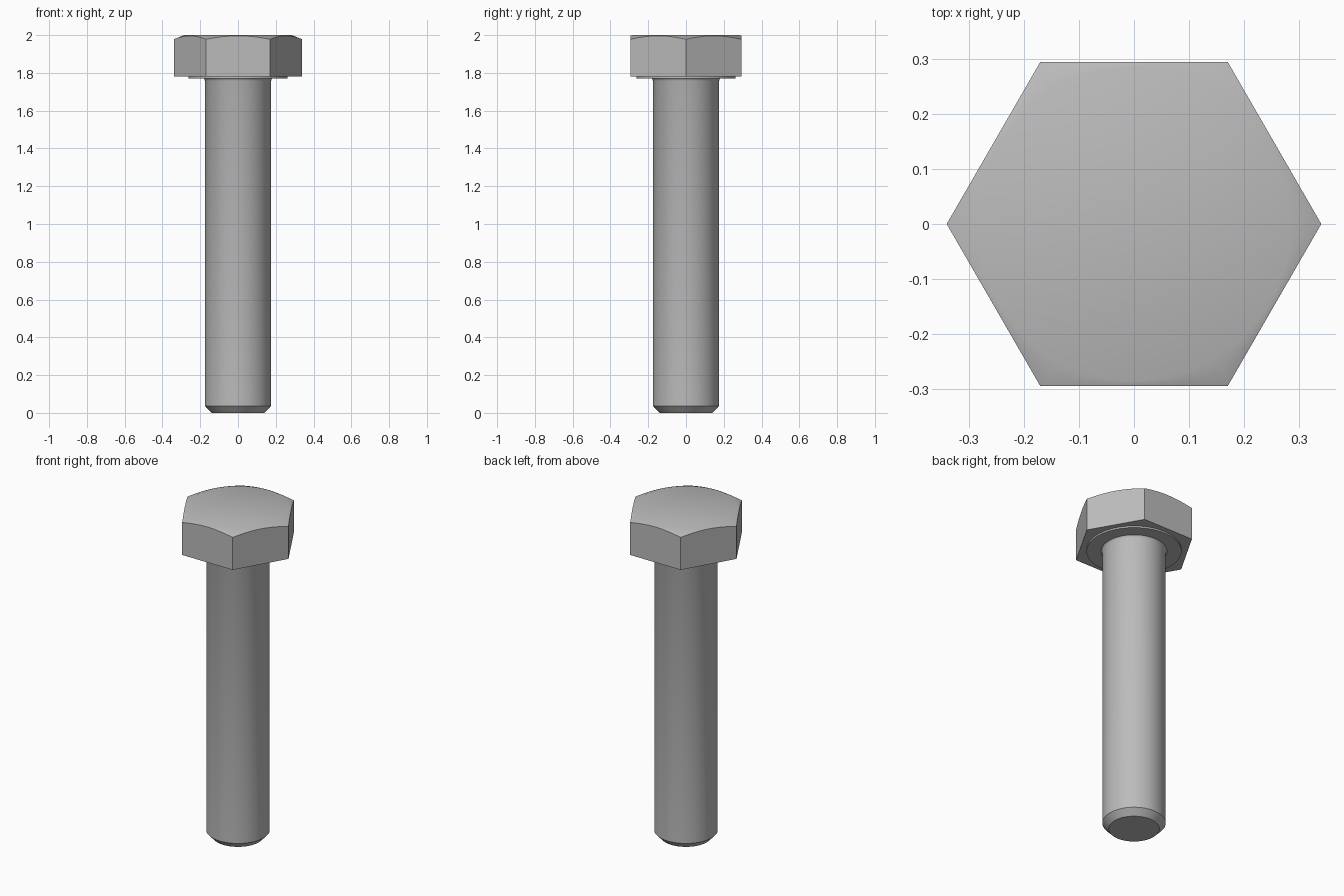
import bpy, bmesh, math

cube = bpy.data.objects.get("Cube")
if cube:
    bpy.data.objects.remove(cube, do_unlink=True)

SEGMENTS = 96
CORNER = 0.34                              # hexagon circumradius
FLAT = CORNER * math.cos(math.pi / 6)      # half the width across flats
CHAMFER = 0.285                            # radius of the flat top circle
HEAD_TOP, HEAD_BASE, WASHER_BASE = 2.0, 1.78, 1.77

steel = bpy.data.materials.new("steel_grey")
steel.use_nodes = True
GREY = (0.5, 0.5, 0.5, 1)
steel.diffuse_color = GREY
steel.node_tree.nodes["Principled BSDF"].inputs["Base Color"].default_value = GREY


def hex_radius(angle):
    """Distance from the axis to the hexagon's side, corners on the x axis."""
    return FLAT / math.cos(angle % (math.pi / 3) - math.pi / 6)


def loft(name, rings):
    """Skin a closed solid through rings, each a function angle -> (radius, z)."""
    bm = bmesh.new()
    loops = []
    for ring in rings:
        loop = []
        for i in range(SEGMENTS):
            a = math.tau * i / SEGMENTS
            r, z = ring(a)
            loop.append(bm.verts.new((r * math.cos(a), r * math.sin(a), z)))
        loops.append(loop)
    for low, high in zip(loops, loops[1:]):
        for i in range(SEGMENTS):
            j = (i + 1) % SEGMENTS
            bm.faces.new((low[i], low[j], high[j], high[i]))
    bm.faces.new(loops[0][::-1])
    bm.faces.new(loops[-1])
    mesh = bpy.data.meshes.new(name)
    bm.to_mesh(mesh)
    bm.free()
    mesh.materials.append(steel)
    obj = bpy.data.objects.new(name, mesh)
    bpy.context.collection.objects.link(obj)
    bpy.ops.object.select_all(action="DESELECT")
    obj.select_set(True)
    bpy.context.view_layer.objects.active = obj
    bpy.ops.object.shade_smooth_by_angle(angle=math.radians(30))
    return obj


def circle(radius, z):
    return lambda a: (radius, z)


def chamfered_edge(a):
    r = hex_radius(a)
    return r, HEAD_TOP - (r - CHAMFER) * math.tan(math.radians(22))


# Hexagonal head, its corners cut by a shallow cone
loft("hex_head", [lambda a: (hex_radius(a), HEAD_BASE), chamfered_edge,
                  circle(CHAMFER, HEAD_TOP)])

# Thin round bearing face under the head
loft("washer_face", [circle(0.262, WASHER_BASE), circle(0.262, HEAD_BASE + 0.005)])

# Shank with a bevelled tip and a small fillet under the head
loft("shank", [circle(0.14, 0), circle(0.175, 0.037), circle(0.175, 1.758),
               circle(0.178, 1.766), circle(0.184, 1.772)])
